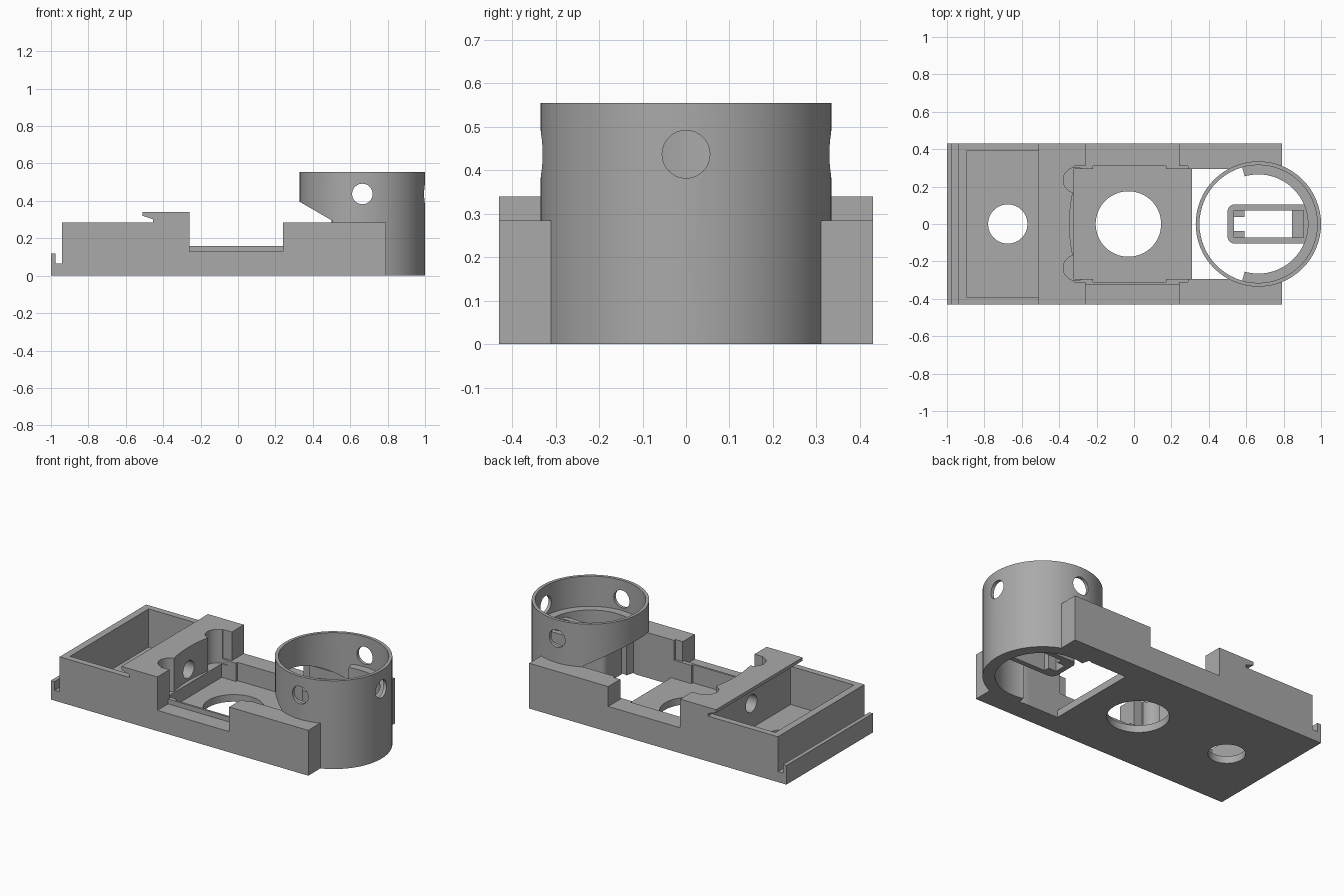
import bpy, bmesh, math

if "Cube" in bpy.data.objects:
    bpy.data.objects.remove(bpy.data.objects["Cube"], do_unlink=True)

CX, R_OUT, R_IN, R_SHELF = 0.665, 0.335, 0.315, 0.265


def prism(name, pts, lo, hi, axis="z"):
    """Extrude a 2D outline along an axis from lo to hi."""
    place = {"x": lambda a, b: (lo, a, b),
             "y": lambda a, b: (a, lo, b),
             "z": lambda a, b: (a, b, lo)}[axis]
    shift = tuple((hi - lo) * (axis == k) for k in "xyz")
    bm = bmesh.new()
    face = bm.faces.new([bm.verts.new(place(a, b)) for a, b in pts])
    ext = bmesh.ops.extrude_face_region(bm, geom=[face], use_keep_orig=True)
    bmesh.ops.translate(bm, vec=shift,
                        verts=[g for g in ext["geom"] if isinstance(g, bmesh.types.BMVert)])
    bmesh.ops.recalc_face_normals(bm, faces=bm.faces)
    mesh = bpy.data.meshes.new(name)
    bm.to_mesh(mesh)
    bm.free()
    obj = bpy.data.objects.new(name, mesh)
    bpy.context.collection.objects.link(obj)
    return obj


def arc(a, b, r, start=0, end=360, n=64):
    full = end - start == 360
    steps = n if full else n + 1
    angles = [math.radians(start + (end - start) * i / n) for i in range(steps)]
    return [(a + r * math.cos(t), b + r * math.sin(t)) for t in angles]


def rect(a0, a1, b0, b1):
    return [(a0, b0), (a1, b0), (a1, b1), (a0, b1)]


def combine(target, tool, operation):
    """Apply a boolean and discard the tool."""
    tool.hide_render = True
    mod = target.modifiers.new(operation.lower(), "BOOLEAN")
    mod.operation, mod.solver, mod.object = operation, "EXACT", tool
    bpy.context.view_layer.objects.active = target
    bpy.ops.object.modifier_apply(modifier=mod.name)
    bpy.data.objects.remove(tool, do_unlink=True)


# Tray body: side outline with end lip, lid slot, overhang and lowered rails
outline = [(-1, 0), (0.79, 0), (0.79, 0.285), (0.24, 0.285), (0.24, 0.16),
           (-0.26, 0.16), (-0.26, 0.34), (-0.51, 0.34), (-0.51, 0.32),
           (-0.455, 0.302), (-0.455, 0.285), (-0.94, 0.285), (-0.94, 0.065),
           (-0.975, 0.065), (-0.975, 0.12), (-1, 0.12)]
body = prism("tray_with_round_collar", outline, -0.43, 0.43, "y")


def cut(pts, lo, hi, axis="z"):
    combine(body, prism("cutter", pts, lo, hi, axis), "DIFFERENCE")


def add(pts, lo, hi, axis="z"):
    combine(body, prism("addition", pts, lo, hi, axis), "UNION")


# Front rail step, left pocket and its floor hole
cut(rect(-0.26, 0.24, -0.5, -0.323), 0.13, 0.2)
cut(rect(-0.895, -0.455, -0.39, 0.39), 0.045, 0.302)
cut(arc(-0.675, 0, 0.105), -0.1, 0.1)

# Middle pocket with corner tabs, and its floor hole
cut(rect(-0.32, 0.32, -0.295, 0.295), 0.045, 0.5)
cut(rect(-0.22, 0.17, -0.31, 0.31), 0.045, 0.2)
cut(rect(-0.32, 0.29, -0.31, 0.31), 0.16, 0.5)
cut(arc(-0.03, 0, 0.175), -0.1, 0.1)

# Divider wall: shallow curved face, two round notches, cable hole
cut([(-0.25, -0.2)] + arc(0.465, 0, 0.81, 194.3, 165.7, 12)[::1] + [(-0.25, 0.2)], 0.13, 0.5)
for side in (-1, 1):
    cut(arc(-0.31, 0.235 * side, 0.068, n=32), 0.13, 0.5)
cut(arc(0, 0.2, 0.055, n=32), -0.5, -0.25, "x")

# Round collar, hollowed, with a sloping lower edge over the opening
add(arc(CX, 0, R_OUT), 0, 0.555)
cut([(0.31, -0.1), (0.58, -0.1), (0.58, 0.25), (0.52, 0.285), (0.33, 0.395),
     (0.31, 0.407)], -0.295, 0.295, "y")
cut(arc(CX, 0, R_IN), -0.1, 0.7)

# Thick lower wall of the collar, forming a shelf inside
add(arc(CX, 0, R_OUT - 0.008, -106, 106) + arc(CX, 0, R_SHELF, 106, -106), 0, 0.365)

# Slotted bracket reaching inward from the collar
low, high = 0.1, 0.34
corner = 0.04
bracket = ([(0.96, -0.105), (0.96, 0.105)]
           + arc(0.5 + corner, 0.105 - corner, corner, 90, 180, 8)
           + arc(0.5 + corner, corner - 0.105, corner, 180, 270, 8))
add(bracket, low, high)
cut(rect(0.535, 0.905, -0.073, 0.073), low - 0.05, high + 0.05)
add(rect(0.845, 0.915, -0.08, 0.08), low, low + 0.05)
for side in (-1, 1):
    add(rect(0.525, 0.59, *sorted((0.038 * side, 0.08 * side))), low, high - 0.03)

# Three round holes in the collar
cut(arc(CX, 0.437, 0.055, n=32), -0.5, 0.5, "y")
cut(arc(0, 0.437, 0.055, n=32), 0.8, 1.1, "x")

# Single grey material
grey = bpy.data.materials.new("plain_grey")
grey.use_nodes = True
grey.diffuse_color = (0.4, 0.4, 0.4, 1)
grey.node_tree.nodes["Principled BSDF"].inputs["Base Color"].default_value = (0.4, 0.4, 0.4, 1)
body.data.materials.clear()
body.data.materials.append(grey)
for poly in body.data.polygons:
    poly.material_index = 0

bpy.ops.object.select_all(action="DESELECT")
body.select_set(True)
bpy.context.view_layer.objects.active = body
bpy.ops.object.shade_smooth_by_angle(angle=math.radians(25))
